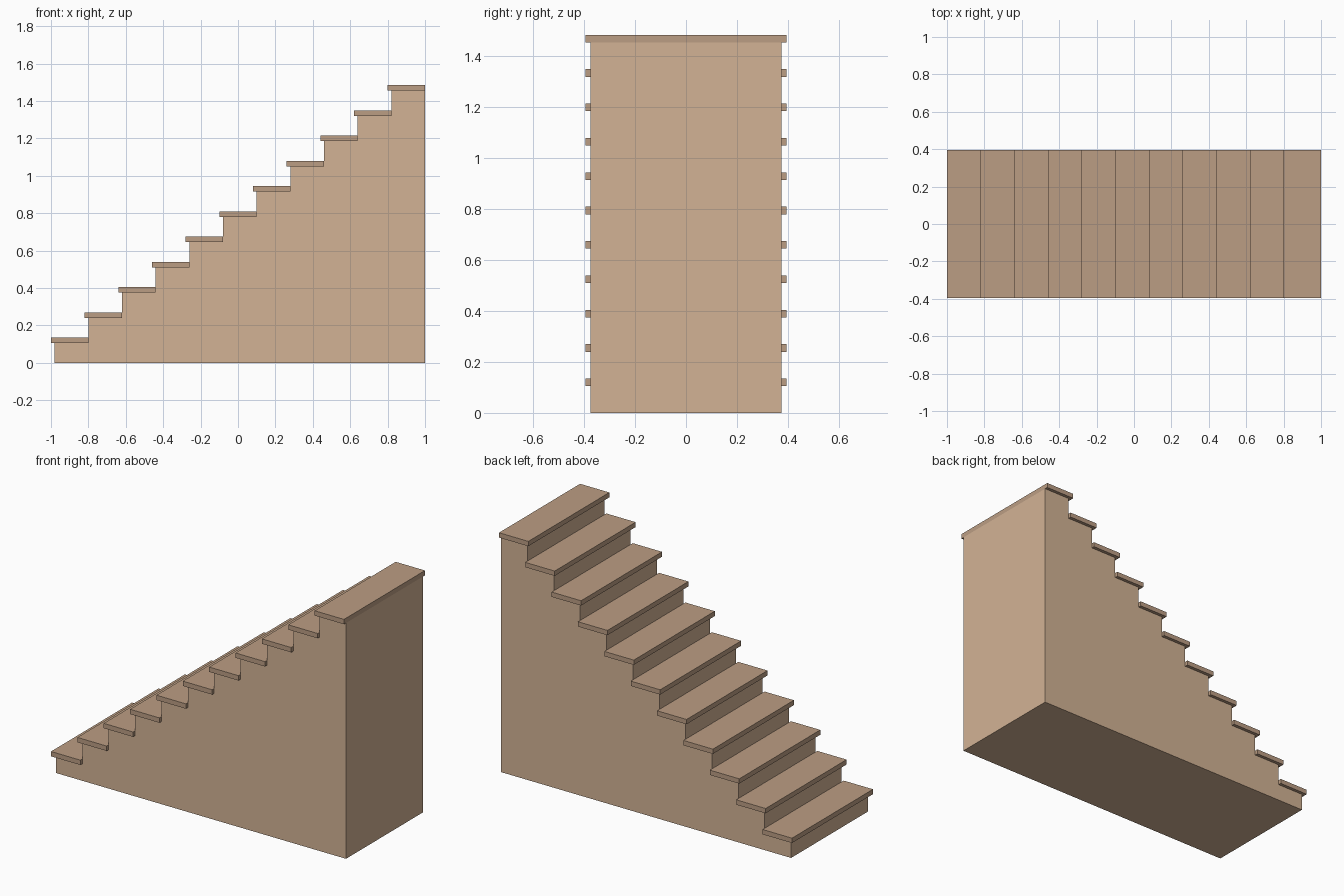
import bpy, bmesh

if "Cube" in bpy.data.objects:
    bpy.data.objects.remove(bpy.data.objects["Cube"])

STEPS, RUN, RISE = 11, 0.18, 0.135
THICK, NOSE = 0.03, 0.02
BODY_HALF, TREAD_HALF = 0.375, 0.395


def material(name, color):
    mat = bpy.data.materials.new(name)
    mat.diffuse_color = color
    mat.use_nodes = True
    mat.node_tree.nodes["Principled BSDF"].inputs["Base Color"].default_value = mat.diffuse_color
    return mat


def extrude_profile(name, points, half, mat):
    """Extrude an x-z outline symmetrically along y."""
    bm = bmesh.new()
    face = bm.faces.new([bm.verts.new((x, -half, z)) for x, z in points])
    result = bmesh.ops.extrude_face_region(bm, geom=[face])
    verts = [g for g in result["geom"] if isinstance(g, bmesh.types.BMVert)]
    bmesh.ops.translate(bm, verts=verts, vec=(0, 2 * half, 0))
    bmesh.ops.recalc_face_normals(bm, faces=bm.faces)
    mesh = bpy.data.meshes.new(name)
    bm.to_mesh(mesh)
    bm.free()
    mesh.materials.append(mat)
    obj = bpy.data.objects.new(name, mesh)
    bpy.context.collection.objects.link(obj)
    return obj


body_mat = material("light_wood", (0.65, 0.45, 0.30, 1))
tread_mat = material("tread_wood", (0.50, 0.34, 0.23, 1))

# Solid stepped base: the riser line, then closed down the back
outline = [(1.0, 0.0), (-1 + NOSE, 0.0)]
for i in range(STEPS):
    x, top = -1 + NOSE + i * RUN, (i + 1) * RISE - THICK
    outline += [(x, top), (x + RUN, top)]
    if i < STEPS - 1:
        continue
extrude_profile("stair_body", outline, BODY_HALF, body_mat)

# Overhanging treads, each reaching back to the next riser
for i in range(STEPS):
    x0, z1 = -1 + i * RUN, (i + 1) * RISE
    x1, z0 = x0 + RUN + NOSE, z1 - THICK
    extrude_profile(f"tread_{i + 1}", [(x0, z0), (x1, z0), (x1, z1), (x0, z1)],
                    TREAD_HALF, tread_mat)
